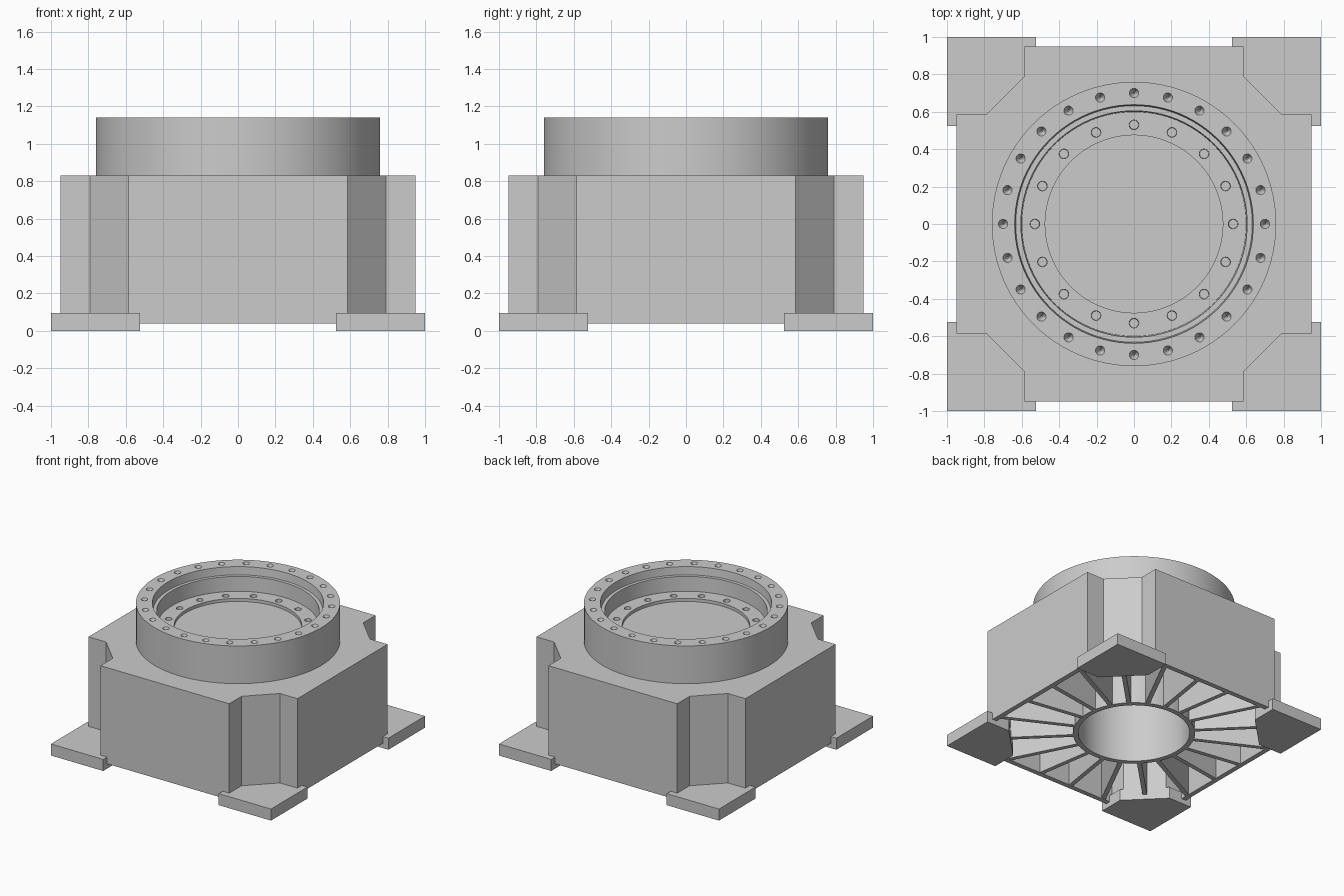
import bpy, bmesh
from math import sin, cos, pi, radians
from mathutils import Matrix, Vector

default = bpy.data.objects.get("Cube")
if default:
    bpy.data.objects.remove(default, do_unlink=True)

GREY = (0.6, 0.6, 0.6, 1.0)
metal = bpy.data.materials.new("plain_grey")
metal.use_nodes = True
metal.diffuse_color = GREY
metal.node_tree.nodes["Principled BSDF"].inputs["Base Color"].default_value = GREY


def finish(name, bm):
    bmesh.ops.recalc_face_normals(bm, faces=bm.faces)
    mesh = bpy.data.meshes.new(name)
    bm.to_mesh(mesh)
    bm.free()
    mesh.materials.append(metal)
    obj = bpy.data.objects.new(name, mesh)
    bpy.context.collection.objects.link(obj)
    return obj


def loft(name, rings):
    """Closed solid through equal-length rings, capped at both ends."""
    bm = bmesh.new()
    loops = [[bm.verts.new(p) for p in ring] for ring in rings]
    n = len(loops[0])
    for a, b in zip(loops, loops[1:]):
        for i in range(n):
            j = (i + 1) % n
            bm.faces.new((a[i], a[j], b[j], b[i]))
    bm.faces.new(loops[0])
    bm.faces.new(loops[-1])
    return finish(name, bm)


def circle(r, z, n=96):
    return [(r * cos(2 * pi * i / n), r * sin(2 * pi * i / n), z) for i in range(n)]


def lathe(name, profile):
    return loft(name, [circle(r, z) for r, z in profile])


def activate(obj):
    bpy.ops.object.select_all(action='DESELECT')
    obj.select_set(True)
    bpy.context.view_layer.objects.active = obj


def smooth(obj):
    activate(obj)
    bpy.ops.object.shade_smooth_by_angle(angle=radians(30))


# Housing: square block with notched, bevelled corners, hollow from below
SIDE, NOTCH, BEVEL, WALL = 0.95, 0.585, 0.79, 0.04


def outline(z, d=0.0):
    a, b, c = SIDE - d, NOTCH - d, BEVEL - 0.414 * d
    corner = [Vector((a, b, z)), Vector((c, b, z)), Vector((b, c, z)), Vector((b, a, z))]
    # the bevel runs straight between the two notch walls
    return [Matrix.Rotation(k * pi / 2, 3, 'Z') @ p for k in range(4) for p in corner]


BASE, DECK = 0.04, 0.83
CEILING = DECK - 0.05
loft("housing", [outline(DECK), outline(BASE), outline(BASE, WALL), outline(CEILING, WALL)])

# Feet: thick pads with the inner corner cut off
pad = [(1, 0.525), (1, 1), (0.525, 1), (0.525, 0.79), (0.79, 0.525)]
for k, label in enumerate(("back_left", "back_right", "front_right", "front_left")):
    turn = Matrix.Rotation(k * pi / 2, 3, 'Z')
    loft("foot_" + label, [[turn @ Vector((x, y, z)) for x, y in pad] for z in (0, 0.095)])

# Central hub tube, open below
hub = lathe("hub_tube", [(0.46, 0.9), (0.46, BASE), (0.42, BASE), (0.42, 0.88)])
smooth(hub)

# Crown: outer ring, stepped bore, inner flange and sunken floor
crown = lathe("crown_ring", [
    (0.475, 0.93), (0.475, 0.955), (0.6, 0.955), (0.605, 1.075), (0.632, 1.075),
    (0.638, 1.14), (0.76, 1.14), (0.76, 0.81), (0.47, 0.81), (0.44, 0.87)])

# Bolt holes: countersunk on the ring, flat-bottomed on the flange
bm = bmesh.new()
for count, radius, z, tip in ((24, 0.70, 1.14, 0.004), (16, 0.53, 0.955, 0.024)):
    for i in range(count):
        spin = Matrix.Rotation(2 * pi * i / count, 4, 'Z')
        bmesh.ops.create_cone(bm, cap_ends=True, segments=16, radius1=tip, radius2=0.026,
                              depth=0.05, matrix=spin @ Matrix.Translation((radius, 0, z - 0.023)))
cutter = finish("hole_cutter", bm)
cutter.hide_render = True
cut = crown.modifiers.new("holes", 'BOOLEAN')
cut.operation = 'DIFFERENCE'
cut.solver = 'EXACT'
cut.object = cutter
activate(crown)
bpy.ops.object.modifier_apply(modifier=cut.name)
bpy.data.objects.remove(cutter, do_unlink=True)
smooth(crown)

# Radial ribs from the hub to the housing wall
RIBS = 20
INNER = 0.44


def wall_distance(angle):
    """Distance from the centre to the middle of the wall along an angle."""
    c, s = sorted((abs(cos(angle)), abs(sin(angle))), reverse=True)
    a, b = SIDE - WALL / 2, NOTCH - WALL / 2
    bevel = NOTCH + BEVEL - 0.707 * WALL
    return min(a / c, max(b / max(s, 0.001), bevel / (c + s)))


bm = bmesh.new()
for i in range(RIBS):
    angle = pi / 4 + 2 * pi * i / RIBS
    reach = wall_distance(angle)
    place = (Matrix.Rotation(angle, 4, 'Z')
             @ Matrix.Translation(((INNER + reach) / 2, 0, (BASE + DECK) / 2 - 0.01))
             @ Matrix.Diagonal((reach - INNER, 0.035, DECK - BASE - 0.022, 1)))
    bmesh.ops.create_cube(bm, size=1, matrix=place)
finish("underside_ribs", bm)
